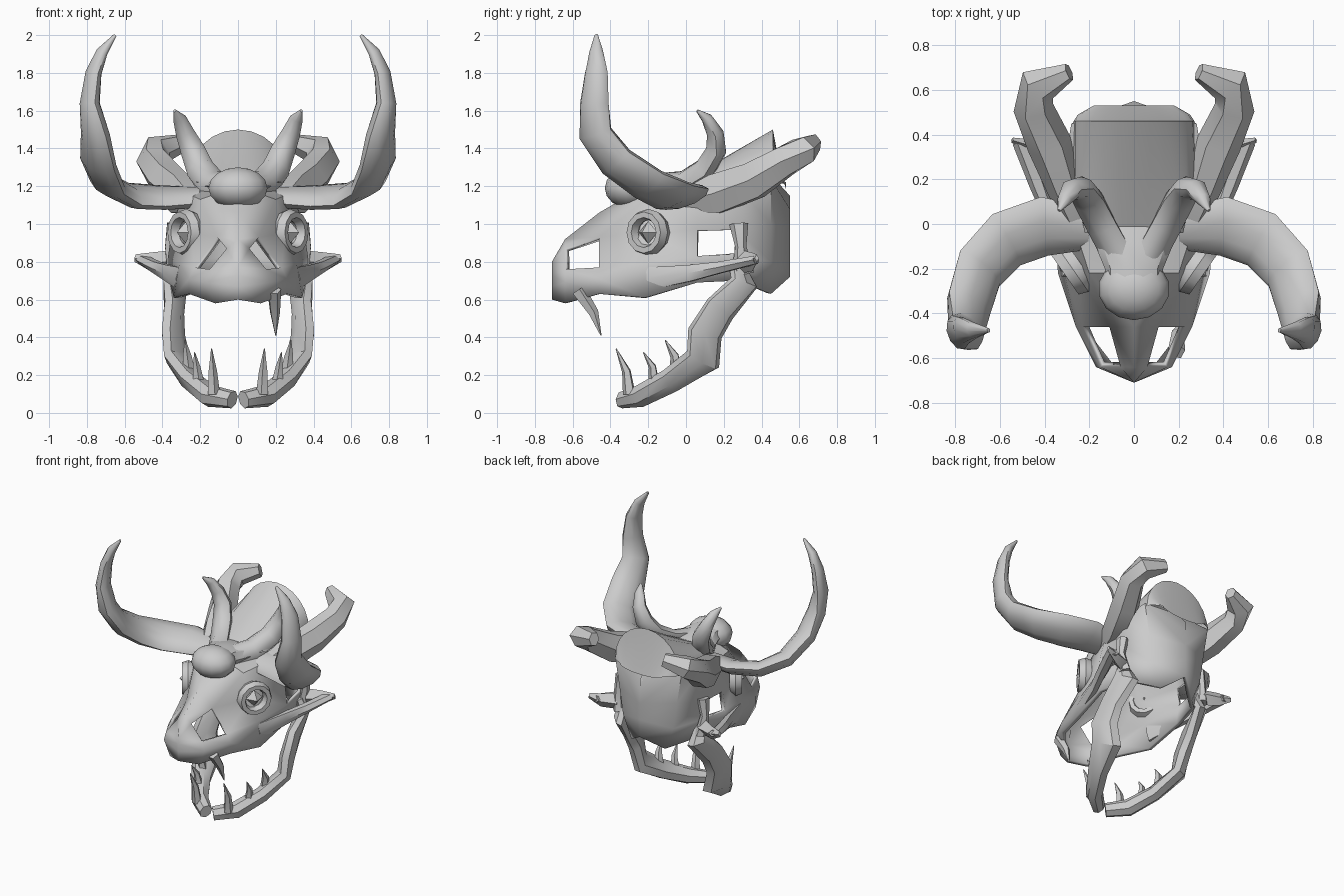
import bpy, bmesh, math
from mathutils import Vector, Matrix

if "Cube" in bpy.data.objects:
    bpy.data.objects.remove(bpy.data.objects["Cube"], do_unlink=True)

bone = bpy.data.materials.new("bone_grey")
bone.use_nodes = True
bone.diffuse_color = (0.6, 0.6, 0.6, 1)
bone.node_tree.nodes["Principled BSDF"].inputs["Base Color"].default_value = (0.6, 0.6, 0.6, 1)


def finish(name, bm, mirror=True, thickness=0, angle=35):
    bmesh.ops.recalc_face_normals(bm, faces=bm.faces)
    mesh = bpy.data.meshes.new(name)
    bm.to_mesh(mesh)
    bm.free()
    ob = bpy.data.objects.new(name, mesh)
    bpy.context.collection.objects.link(ob)
    mesh.materials.append(bone)
    bpy.ops.object.select_all(action="DESELECT")
    ob.select_set(True)
    bpy.context.view_layer.objects.active = ob
    bpy.ops.object.shade_smooth_by_angle(angle=math.radians(angle))
    if mirror:
        mod = ob.modifiers.new("mirror", "MIRROR")
        mod.use_clip = True
    if thickness:
        mod = ob.modifiers.new("shell", "SOLIDIFY")
        mod.thickness = thickness
        mod.offset = -1
    return ob


def skin(bm, rows, closed):
    """Bridge rows of points with quads."""
    rows = [[bm.verts.new(p) for p in row] for row in rows]
    n = len(rows[0])
    for a, b in zip(rows, rows[1:]):
        for i in range(n if closed else n - 1):
            j = (i + 1) % n
            bm.faces.new((a[i], a[j], b[j], b[i]))
    return rows


def sweep(name, path, inner, sides=8, mirror=True, angle=35):
    """Tapered tube: path of (x, y, z, width, depth); depth points at inner."""
    centres = [Vector(p[:3]) for p in path]
    rows = []
    for i, (c, p) in enumerate(zip(centres, path)):
        t = (centres[min(i + 1, len(path) - 1)] - centres[max(i - 1, 0)]).normalized()
        n = Vector(inner) - c
        n = (n - t * n.dot(t)).normalized()
        w = t.cross(n)
        rows.append([c + w * p[3] * math.cos(a) + n * p[4] * math.sin(a)
                     for a in (math.tau * k / sides for k in range(sides))])
    bm = bmesh.new()
    rings = skin(bm, rows, True)
    bm.faces.new(rings[0])
    bm.faces.new(rings[-1])
    return finish(name, bm, mirror, angle=angle)


# Skull shell: half sections from the ridge to the lower edge, as (y, (x, z)...)
sections = [
    (-0.71, (0, .8), (0, .77), (0, .73), (0, .67), (0, .6)),
    (-0.64, (0, .92), (.06, .87), (.15, .76), (.17, .69), (.12, .58)),
    (-0.46, (0, 1.06), (.11, .93), (.23, .77), (.26, .71), (.26, .63)),
    (-0.22, (0, 1.2), (.2, 1.13), (.25, .95), (.31, .79), (.34, .61)),
    (0.06, (0, 1.2), (.29, 1.17), (.35, .97), (.37, .83), (.36, .69)),
    (0.27, (0, 1.25), (.31, 1.2), (.34, .97), (.34, .84), (.31, .7)),
    (0.45, (0, 1.26), (.28, 1.24), (.24, 1), (.21, .8), (.14, .63)),
    (0.55, (0, 1.15), (0, 1.08), (0, .97), (0, .85), (0, .72)),
]
bm = bmesh.new()
grid = skin(bm, [[(x, y, z) for x, z in pts] for y, *pts in sections], False)
# Nostril and temple openings
for row, col in ((1, 1), (4, 2)):
    corners = {grid[row][col], grid[row][col + 1], grid[row + 1][col], grid[row + 1][col + 1]}
    face = [f for f in bm.faces if set(f.verts) == corners]
    bmesh.ops.delete(bm, geom=face, context="FACES_ONLY")
bmesh.ops.remove_doubles(bm, verts=bm.verts, dist=0.0001)
finish("skull", bm, thickness=0.03)

# Raised crest at the back of the head, as (y, height, half width)
bm = bmesh.new()
rows = []
for y, h, w in ((-.04, .0, .22), (.2, .13, .27), (.46, .28, .27), (.49, .12, .25), (.53, -.04, .18)):
    rows.append([(w * math.cos(a), y, 1.22 + h * math.sin(a))
                 for a in (math.pi * k / 12 for k in range(13))])
skin(bm, rows, False)
finish("crest", bm, mirror=False)

# Forehead plate
bm = bmesh.new()
bmesh.ops.create_uvsphere(bm, u_segments=14, v_segments=8, radius=1,
                          matrix=Matrix.Translation((0, -.29, 1.19)) @ Matrix.Diagonal((.16, .14, .11, 1)))
finish("forehead_boss", bm, mirror=False)
sweep("forehead_plate", [(0, -.32, 1.2, .13, .09), (0, -.2, 1.2, .13, .09),
                         (0, -.08, 1.2, .18, .06), (0, .04, 1.2, .16, .02)], (0, 0, 3), 10, False)

# Horns
sweep("main_horns", [(.2, -.02, 1.14, .1, .05), (.4, -.01, 1.14, .14, .05), (.57, -.07, 1.15, .14, .055),
                     (.69, -.2, 1.21, .13, .06), (.74, -.37, 1.33, .12, .065), (.755, -.48, 1.48, .1, .065),
                     (.785, -.485, 1.64, .08, .05), (.765, -.475, 1.8, .065, .04),
                     (.72, -.475, 1.91, .04, .03), (.65, -.475, 2.0, .01, .008)], (.3, -.3, 2), 10, angle=50)
sweep("brow_horns", [(.06, -.16, 1.2, .08, .06), (.14, -.02, 1.22, .08, .05), (.2, .1, 1.29, .075, .06),
                     (.24, .16, 1.39, .065, .055), (.28, .155, 1.48, .05, .045),
                     (.31, .11, 1.56, .035, .03), (.335, .06, 1.6, .008, .008)], (.3, -.2, 1.5), angle=50)
sweep("rear_horns", [(.24, -.02, 1.12, .06, .06), (.31, .16, 1.16, .08, .12), (.38, .36, 1.23, .1, .11),
                     (.45, .52, 1.33, .09, .09), (.43, .62, 1.39, .09, .08),
                     (.29, .68, 1.43, .04, .05)], (.4, .3, 3), 6)

# Cheek bars ending in spikes
sweep("cheek_bars", [(.3, -.2, .71, .03, .07), (.37, .02, .74, .03, .05), (.43, .18, .77, .04, .035),
                     (.5, .37, .81, .045, .025)], (.4, .1, 3), 6)
sweep("cheek_spikes", [(.36, .3, .8, .05, .06), (.46, .35, .8, .03, .05), (.545, .375, .82, .012, .02)],
      (.4, .3, 3), 4)
# Struts beside the temple opening
sweep("temple_struts", [(.34, .28, 1.0, .05, .04), (.36, .29, .88, .03, .03), (.34, .3, .74, .06, .04)],
      (0, .3, .9), 6)

# Eye rings with a faceted centre, turned partly forward
turn = Vector((.82, -.57, 0)).to_track_quat("Z", "Y").to_matrix().to_4x4()
place = Matrix.Translation((.275, -.2, .955)) @ turn
bm = bmesh.new()
rows = []
for k in range(12):
    a = math.tau * k / 12
    rows.append([place @ Vector(((.095 + .03 * math.cos(b)) * math.cos(a) * s,
                                 (.095 + .03 * math.cos(b)) * math.sin(a), .05 * math.sin(b)))
                 for s in (1,) for b in (math.tau * j / 6 for j in range(6))])
skin(bm, rows + rows[:1], True)
bmesh.ops.remove_doubles(bm, verts=bm.verts, dist=0.0001)
finish("eye_rings", bm)
bm = bmesh.new()
bmesh.ops.create_uvsphere(bm, u_segments=4, v_segments=2, radius=.06, matrix=place)
finish("eye_centres", bm, angle=10)

# Lower jaw, one half each side
sweep("jaw", [(.32, .26, .8, .04, .04), (.33, .31, .69, .09, .045), (.34, .18, .55, .09, .05),
              (.345, .1, .42, .1, .055), (.32, .09, .28, .11, .055), (.25, -.08, .17, .075, .055),
              (.15, -.24, .09, .06, .06), (.03, -.34, .07, .04, .05)], (0, -.05, .45), 7)


def tooth(name, base, tip, r, mirror=True):
    a, b = Vector(base), Vector(tip)
    mid = a.lerp(b, .5) + Vector((0, .02, 0))
    sweep(name, [(*a, r, r), (*mid, r * .7, r * .7), (*b, .003, .003)], (0, 1, .3), 5, mirror)


# Teeth
tooth("lower_front_teeth", (.13, -.3, .1), (.14, -.37, .34), .035)
tooth("lower_middle_teeth", (.21, -.17, .17), (.23, -.225, .32), .03)
tooth("lower_back_teeth", (.26, -.05, .22), (.28, -.11, .385), .035)
tooth("upper_fang", (.19, -.57, .65), (.2, -.45, .41), .04, False)
